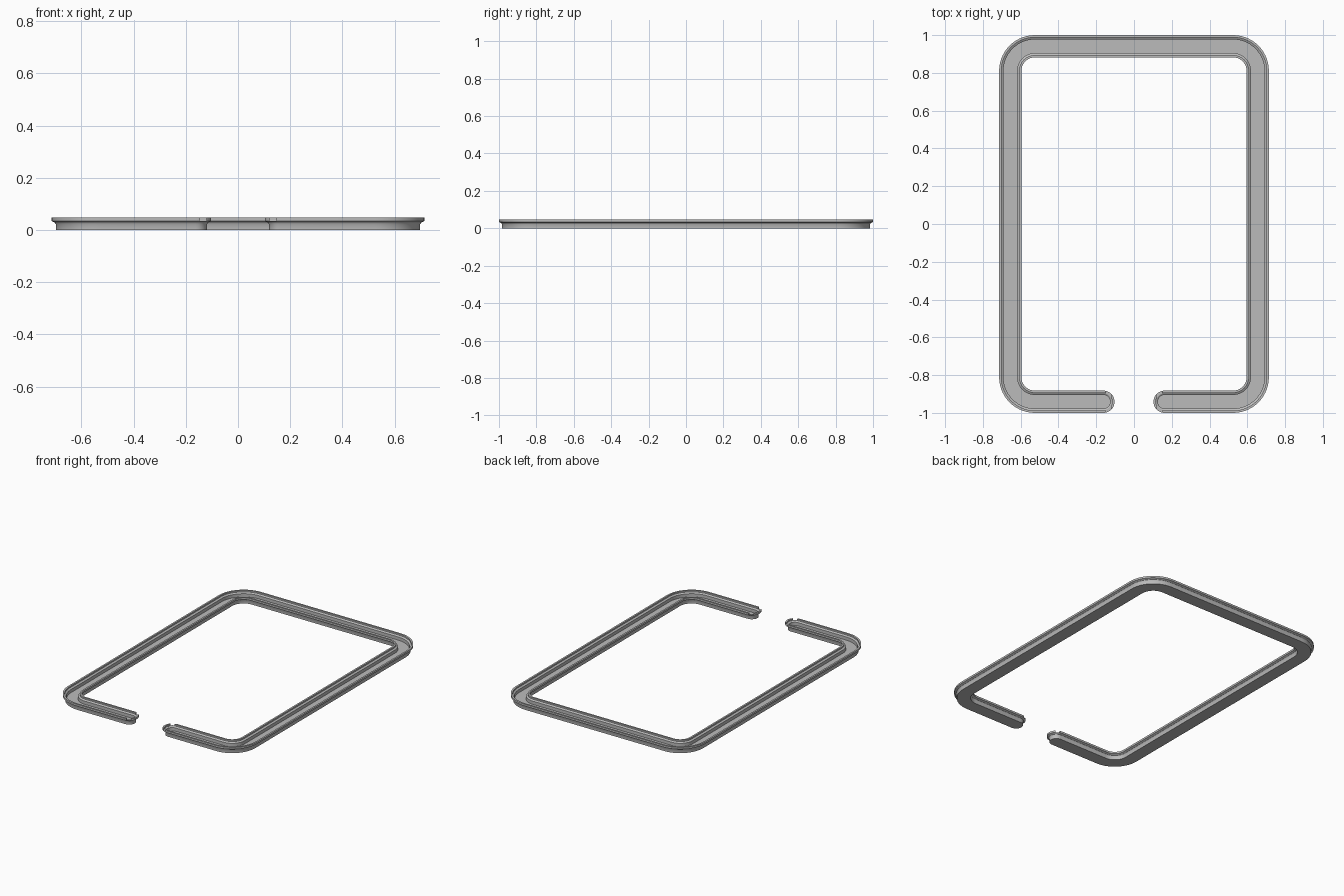
import bpy, bmesh, math
from mathutils import Vector

if "Cube" in bpy.data.objects:
    bpy.data.objects.remove(bpy.data.objects["Cube"])

HALF_X, HALF_Y = 0.655, 0.941     # centre line of the frame
RADIUS, TIP_X = 0.13, 0.162       # corner radius, centre of the rounded ends
CORNER_STEPS, CAP_STEPS = 14, 16

grey = bpy.data.materials.new("mid grey")
grey.diffuse_color = (0.5, 0.5, 0.5, 1)
grey.use_nodes = True
grey.node_tree.nodes["Principled BSDF"].inputs["Base Color"].default_value = grey.diffuse_color

# Channel section: (half width, height), from outer foot over the lip to the floor
SECTION = [(0.043, 0.0), (0.043, 0.021), (0.047, 0.028), (0.059, 0.034), (0.059, 0.047),
           (0.047, 0.047), (0.047, 0.037), (0.036, 0.030), (0.036, 0.008)]

# Centre line as (point, outward normal), clockwise from the left end to the right end
path = [(Vector((-TIP_X, -HALF_Y)), Vector((0, -1)))]
for sx, sy, start in ((-1, -1, 270), (-1, 1, 180), (1, 1, 90), (1, -1, 0)):
    centre = Vector((sx * (HALF_X - RADIUS), sy * (HALF_Y - RADIUS)))
    for i in range(CORNER_STEPS + 1):
        a = math.radians(start - 90 * i / CORNER_STEPS)
        n = Vector((math.cos(a), math.sin(a)))
        path.append((centre + n * RADIUS, n))
path.append((Vector((TIP_X, -HALF_Y)), Vector((0, -1))))
N = len(path)


def cap(tip, start, d):
    """Half circle of radius d round a tip, without its two end points."""
    pts = []
    for i in range(1, CAP_STEPS):
        a = math.radians(start - 180 * i / CAP_STEPS)
        pts.append(tip + Vector((math.cos(a), math.sin(a))) * d)
    return pts


def outline(d):
    """Closed outline at distance d from the centre line."""
    return ([p + n * d for p, n in path] + cap(path[-1][0], 270, d)
            + [p - n * d for p, n in reversed(path)] + cap(path[0][0], 90, d))


bm = bmesh.new()
rings = [[bm.verts.new((p.x, p.y, z)) for p in outline(d)] for d, z in SECTION]
count = len(rings[0])

# Walls and lips
for a, b in zip(rings, rings[1:]):
    for i in range(count):
        j = (i + 1) % count
        bm.faces.new((a[i], a[j], b[j], b[i]))

# Underside and channel floor
for ring in (rings[0], rings[-1]):
    inner0 = 2 * N + CAP_STEPS - 2          # inner point opposite path point 0
    for i in range(N - 1):
        bm.faces.new((ring[i], ring[i + 1], ring[inner0 - i - 1], ring[inner0 - i]))
    bm.faces.new(ring[N - 1:N + CAP_STEPS])
    bm.faces.new(ring[inner0:] + [ring[0]])

bmesh.ops.recalc_face_normals(bm, faces=bm.faces)
mesh = bpy.data.meshes.new("channel_frame")
bm.to_mesh(mesh)
bm.free()
mesh.materials.append(grey)
frame = bpy.data.objects.new("channel_frame", mesh)
bpy.context.collection.objects.link(frame)

# Small slots through the lips near both ends
for side, name in ((-1, "left"), (1, "right")):
    bpy.ops.mesh.primitive_cube_add(size=1, location=(side * 0.134, -HALF_Y, 0.05))
    cutter = bpy.context.object
    cutter.name = name + "_slot_cutter"
    cutter.scale = (0.026, 0.2, 0.03)
    cutter.hide_render = True
    cutter.data.materials.append(grey)
    bpy.context.view_layer.update()
    mod = frame.modifiers.new(name + "_slot", 'BOOLEAN')
    mod.operation, mod.solver, mod.object = 'DIFFERENCE', 'EXACT', cutter
    bpy.ops.object.select_all(action='DESELECT')
    bpy.context.view_layer.objects.active = frame
    frame.select_set(True)
    bpy.ops.object.modifier_apply(modifier=mod.name)
    bpy.data.objects.remove(cutter)

bpy.ops.object.shade_smooth_by_angle(angle=math.radians(30))
